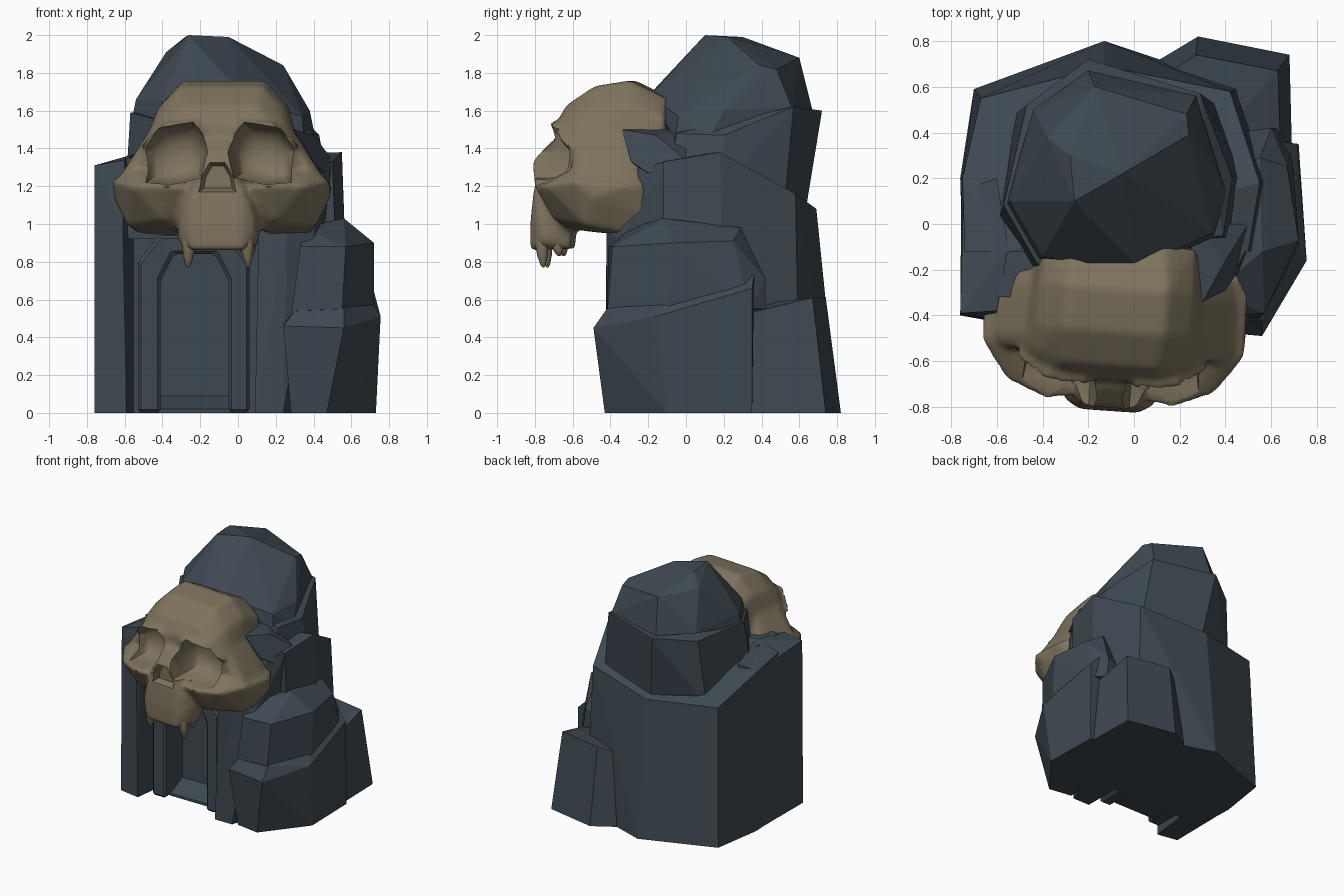
import bpy, bmesh, math
from mathutils import Matrix, Vector


def material(name, rgb):
    m = bpy.data.materials.new(name)
    m.diffuse_color = (*rgb, 1)
    return m


STONE = material("slate stone", (0.048, 0.066, 0.083))
BONE = material("old bone", (0.208, 0.171, 0.110))


def make(name, bm, mat):
    bmesh.ops.recalc_face_normals(bm, faces=bm.faces)
    me = bpy.data.meshes.new(name)
    bm.to_mesh(me)
    bm.free()
    me.materials.append(mat)
    ob = bpy.data.objects.new(name, me)
    bpy.context.collection.objects.link(ob)
    return ob


def hull(bm, pts):
    vs = [bm.verts.new(p) for p in pts]
    r = bmesh.ops.convex_hull(bm, input=vs)
    junk = {v for k in ("geom_interior", "geom_unused") for v in r[k]
            if isinstance(v, bmesh.types.BMVert)}
    bmesh.ops.delete(bm, geom=list(junk), context='VERTS')


def rock(name, *pts):
    bm = bmesh.new()
    hull(bm, pts)
    bmesh.ops.dissolve_limit(bm, angle_limit=0.12, verts=bm.verts, edges=bm.edges)
    return make(name, bm, STONE)


# --- rock mass, stacked in tiers ---
rock("main_rock",
     (-.75, -.12, 0), (-.76, .2, 0), (-.70, .59, 0), (-.13, .80, 0), (.47, .60, 0),
     (.60, .2, 0), (.55, -.12, 0), (-.74, -.12, 1.31), (-.75, .2, 1.26), (-.67, .55, 1.1),
     (-.13, .69, 1.08), (.42, .58, 1.16), (.55, .18, 1.38), (.5, -.12, 1.33),
     (-.55, -.12, 1.37))
rock("left_wall",
     (-.76, -.40, 0), (-.59, -.43, 0), (-.55, -.1, 0), (-.755, .15, 0),
     (-.76, -.39, 1.31), (-.61, -.42, 1.0), (-.60, -.38, 1.34), (-.55, -.1, 1.37),
     (-.745, .15, 1.26), (-.6, .2, 1.3))
rock("right_column",
     (.09, -.42, 0), (.24, -.42, 0), (.35, -.1, 0), (.09, -.1, 0),
     (.11, -.40, 1.0), (.26, -.42, 1.0), (.40, -.36, .9), (.45, -.1, .9),
     (.14, -.1, 1.3), (.25, -.30, 1.30), (.42, -.24, 1.30), (.5, -.1, 1.33))
rock("lintel_rock",
     *[(x, y, z) for x in (-.60, .2) for y in (-.32, -.05) for z in (.92, 1.35)])
rock("second_tier",
     (-.60, 0, 1.1), (-.52, .48, 1.05), (-.13, .63, 1.05), (.36, .52, 1.1), (.48, .2, 1.2),
     (.44, -.1, 1.2), (-.45, -.2, 1.2), (-.57, .08, 1.59), (-.47, .52, 1.57),
     (-.20, .72, 1.6), (.29, .57, 1.62), (.43, .2, 1.47), (.39, -.05, 1.48),
     (-.42, -.18, 1.55))
rock("front_shard",
     (.30, -.34, 1.5), (.40, -.29, 1.33), (.46, -.2, 1.27), (.28, -.2, 1.25),
     (.40, -.16, 1.47), (.50, 0, 1.34), (.25, 0, 1.5), (.25, -.15, 1.5))
rock("summit",
     (-.54, .1, 1.66), (-.44, .5, 1.62), (-.20, .67, 1.6), (.27, .56, 1.62), (.38, .2, 1.6),
     (.34, -.04, 1.57), (.02, -.19, 1.68), (-.2, -.18, 1.70), (-.40, -.14, 1.65),
     (-.56, .09, 1.56), (-.42, -.16, 1.5), (.41, .12, 1.45), (.35, -.06, 1.45),
     (-.26, .1, 2.0), (-.38, .38, 1.91), (-.17, .60, 1.88), (.23, .48, 1.82),
     (.24, .39, 1.84), (-.05, .22, 1.99), (-.28, .3, 1.99))

# --- boulders leaning on the right side ---
rock("lower_boulder",
     (.28, -.40, 0), (.47, -.43, 0), (.73, -.1, 0), (.72, .35, 0), (.3, .35, 0),
     (.24, -.46, .46), (.56, -.49, .45), (.755, -.16, .51), (.715, .35, .66),
     (.3, -.42, .54), (.56, -.42, .55), (.69, -.1, .60), (.64, .36, .73), (.3, .3, .7))
rock("upper_boulder",
     (.28, -.42, .5), (.55, -.42, .5), (.72, -.1, .5), (.69, .34, .55), (.62, .42, .55),
     (.3, .38, .6), (.33, -.41, .88), (.57, -.39, .88), (.72, -.07, .90), (.67, .25, .91),
     (.35, -.3, .98), (.56, -.12, 1.03), (.55, .29, .98), (.35, .2, 1.0), (.6, .42, .71))
rock("back_boulder",
     (.08, .70, 0), (.28, .82, 0), (.68, .74, 0), (.69, .35, 0), (.3, .3, 0),
     (.12, .64, .55), (.27, .74, .61), (.63, .67, .61), (.64, .34, .53), (.3, .3, .57))

# --- arched doorway: frame swept between an outer and an inner outline ---
outer = [(-.53, 0), (-.53, .80), (-.42, .94), (-.05, .94), (.06, .80), (.06, 0)]
inner = [(-.41, 0), (-.41, .70), (-.34, .84), (-.12, .84), (-.05, .70), (-.05, 0)]
bm = bmesh.new()
rows = [[bm.verts.new((x, y, z)) for x, z in line]
        for line, y in ((outer, -.08), (outer, -.34), (inner, -.34), (inner, -.08))]
for a, b in zip(rows, rows[1:] + rows[:1]):
    for i in range(5):
        bm.faces.new((a[i], a[i + 1], b[i + 1], b[i]))
for i in (0, 5):
    bm.faces.new([r[i] for r in rows])
frame = make("door_frame", bm, STONE)
bev = frame.modifiers.new("bevel", 'BEVEL')
bev.width = .018
bev.segments = 1
rock("door_threshold", *[(x, y, z) for x in (-.42, -.04)
                         for y, z in ((-.27, 0), (-.27, .02), (-.1, .1), (-.1, 0))])

# --- skull: overlapping volumes fused and smoothed, sockets cut in ---
PLACE = (Matrix.Translation((-.085, -.45, 0)) @ Matrix.Rotation(math.radians(-4), 4, 'Z')
         @ Matrix.Translation((0, .45, 0)))


def flip(pts):
    return [(-x, y, z) for x, y, z in pts]


cranium = [(.2, -.08, 1.66), (.33, -.09, 1.56), (.34, -.09, 1.1), (.22, -.28, 1.76),
           (.34, -.28, 1.63), (.38, -.25, 1.35), (.22, -.47, 1.73), (.34, -.47, 1.61),
           (.2, -.62, 1.63), (.33, -.58, 1.56), (.15, -.68, 1.53), (.29, -.66, 1.51),
           (.41, -.57, 1.41), (.41, -.45, 1.4), (.38, -.6, 1.2), (.1, -.7, 1.2),
           (.2, -.6, 1.0), (.3, -.2, .98)]
bridge = [(.06, -.71, 1.44), (.085, -.81, 1.33), (.14, -.79, 1.18), (.19, -.6, 1.2),
          (.11, -.6, 1.42)]
muzzle = [(.13, -.80, 1.18), (.17, -.785, 1.12), (.20, -.775, 1.0), (.13, -.818, 1.0),
          (.13, -.818, .86), (.21, -.74, .90), (.19, -.6, .87), (.24, -.58, 1.1)]
brow = [(.06, -.68, 1.44), (.1, -.72, 1.54), (.3, -.70, 1.53), (.43, -.61, 1.41),
        (.4, -.5, 1.4), (.2, -.5, 1.58)]
cheek = [(.1, -.76, 1.2), (.28, -.785, 1.2), (.46, -.71, 1.2), (.575, -.55, 1.23),
         (.575, -.45, 1.14), (.57, -.27, 1.2), (.52, -.18, 1.22), (.49, -.17, 1.03),
         (.50, -.5, .99), (.3, -.68, 1.02), (.25, -.22, .93), (.45, -.25, .94),
         (.46, -.57, 1.29), (.2, -.6, .97)]
temple = [(.33, -.3, 1.56), (.34, -.5, 1.56), (.2, -.3, 1.6), (.40, -.57, 1.42),
          (.46, -.58, 1.30), (.56, -.53, 1.22), (.55, -.3, 1.2), (.50, -.19, 1.22),
          (.2, -.2, 1.1), (.2, -.5, 1.1)]
bm = bmesh.new()
for part in (cranium, bridge, muzzle):
    hull(bm, part + flip(part))
for part in (brow, cheek, temple):
    hull(bm, part)
    hull(bm, flip(part))
skull = make("skull", bm, BONE)

# eye socket and nose cutters, narrowing towards the inside
eye = [(.055, 1.38), (.085, 1.48), (.135, 1.54), (.33, 1.51), (.42, 1.39), (.385, 1.22),
       (.25, 1.21), (.09, 1.245)]
nose = [(-.10, 1.17), (-.085, 1.25), (-.04, 1.325), (.04, 1.325), (.085, 1.25), (.10, 1.17)]


def taper(outline, *levels):
    n = len(outline)
    cx, cz = sum(p[0] for p in outline) / n, sum(p[1] for p in outline) / n
    return [(cx + (x - cx) * s, y, cz + (z - cz) * s)
            for y, s in levels for x, z in outline]


bm = bmesh.new()
socket = taper(eye, (-.95, 1.03), (-.70, 1), (-.60, .9), (-.54, .7), (-.51, .35))
hull(bm, socket)
hull(bm, flip(socket))
hull(bm, taper(nose, (-.95, 1), (-.80, 1), (-.75, .75)))
cutter = make("socket_cutter", bm, BONE)
cutter.hide_render = True

m = skull.modifiers.new("fuse", 'REMESH')
m.mode = 'VOXEL'
m.voxel_size = .015
m = skull.modifiers.new("soften", 'SMOOTH')
m.factor = .5
m.iterations = 14
m = skull.modifiers.new("sockets", 'BOOLEAN')
m.operation = 'DIFFERENCE'
m.object = cutter
bpy.context.view_layer.update()
baked = bpy.data.meshes.new_from_object(
    skull.evaluated_get(bpy.context.evaluated_depsgraph_get()))
skull.modifiers.clear()
skull.data = baked
bpy.data.objects.remove(cutter)

# teeth: long curved fangs in front, short ones behind
bm = bmesh.new()
for s in (-1, 1):
    for x, y, top, tip, r in ((.15, -.755, .98, .77, .038), (.16, -.67, .93, .83, .035)):
        rings = []
        for t, k in ((0, .8), (.35, 1), (.7, .75), (.93, .4), (1, .12)):
            c = Vector((s * (x + .01 * t), y + .01 * t * t, top + (tip - top) * t))
            rings.append([bm.verts.new(c + Vector((math.cos(a) * r * k, math.sin(a) * r * k, 0)))
                          for a in [i * math.tau / 10 for i in range(10)]])
        for a, b in zip(rings, rings[1:]):
            for i in range(10):
                bm.faces.new((a[i], a[i - 1], b[i - 1], b[i]))
        bm.faces.new(rings[0])
        bm.faces.new(rings[-1])
teeth = make("fangs", bm, BONE)

for ob in (skull, teeth):
    ob.data.transform(PLACE)
    bpy.ops.object.select_all(action='DESELECT')
    ob.select_set(True)
    bpy.context.view_layer.objects.active = ob
    bpy.ops.object.shade_smooth_by_angle(angle=math.radians(40))
